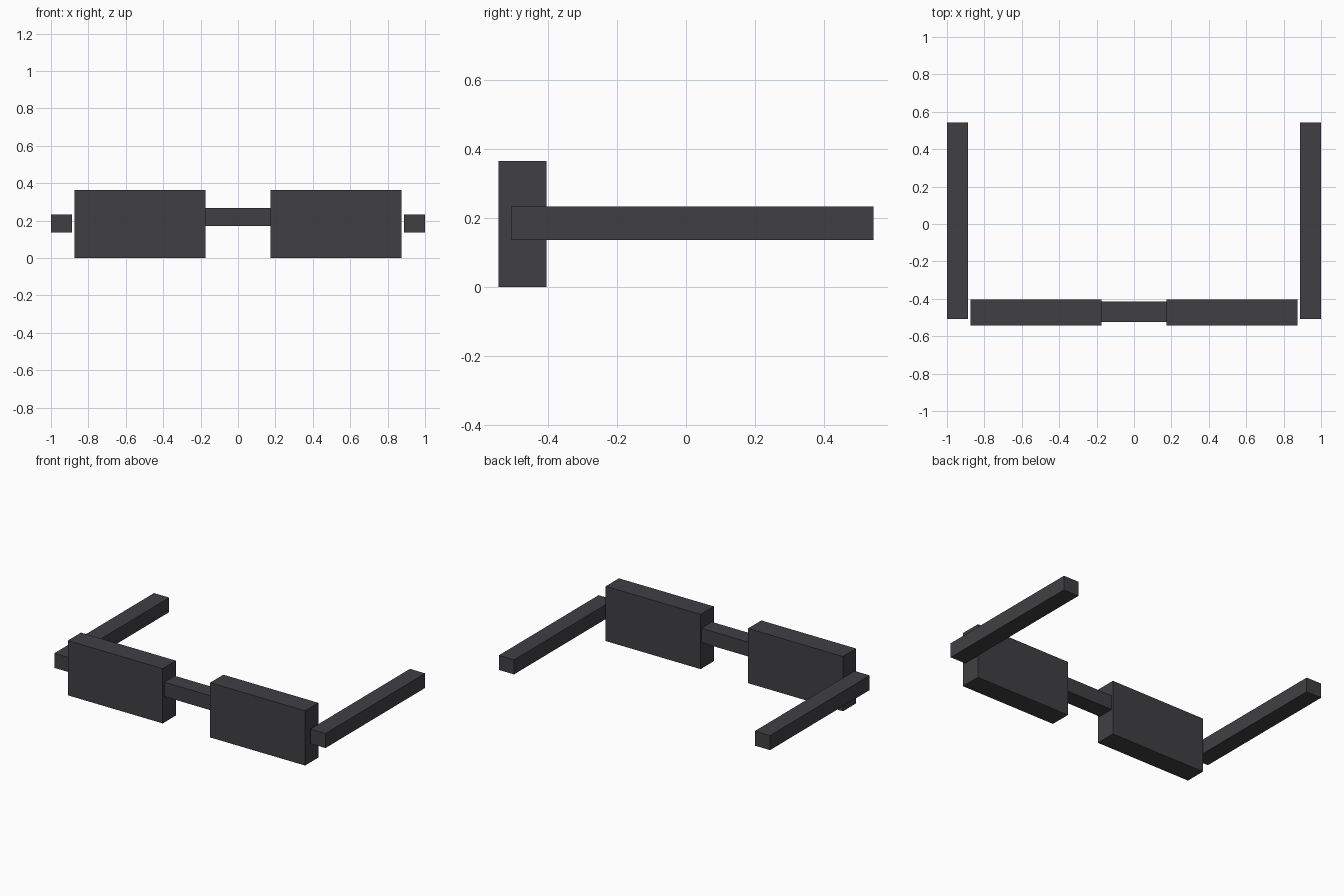
import bpy

cube = bpy.data.objects.get("Cube")
if cube:
    bpy.data.objects.remove(cube, do_unlink=True)

charcoal = bpy.data.materials.new("charcoal")
charcoal.use_nodes = True
colour = (0.051, 0.050, 0.057, 1)
charcoal.diffuse_color = colour
charcoal.node_tree.nodes["Principled BSDF"].inputs["Base Color"].default_value = colour


def box(name, low, high):
    """Add a flat-shaded box between two opposite corners."""
    centre = [(a + b) / 2 for a, b in zip(low, high)]
    bpy.ops.mesh.primitive_cube_add(size=1, location=centre)
    obj = bpy.context.object
    obj.name = name
    obj.scale = [b - a for a, b in zip(low, high)]
    bpy.ops.object.transform_apply(location=False, rotation=False, scale=True)
    obj.data.materials.append(charcoal)
    return obj


def box_pair(name, low, high):
    """Add a box on the left (+x) and its mirror image on the right."""
    box("left_" + name, low, high)
    box("right_" + name, (-high[0], low[1], low[2]), (-low[0], high[1], high[2]))


# Lens blocks
box_pair("lens", (0.175, -0.543, 0), (0.875, -0.404, 0.365))

# Bridge between the lenses
box("bridge", (-0.175, -0.525, 0.172), (0.175, -0.415, 0.268))

# Temple arms, set just outside the lenses
box_pair("temple_arm", (0.888, -0.507, 0.136), (1.0, 0.543, 0.233))
